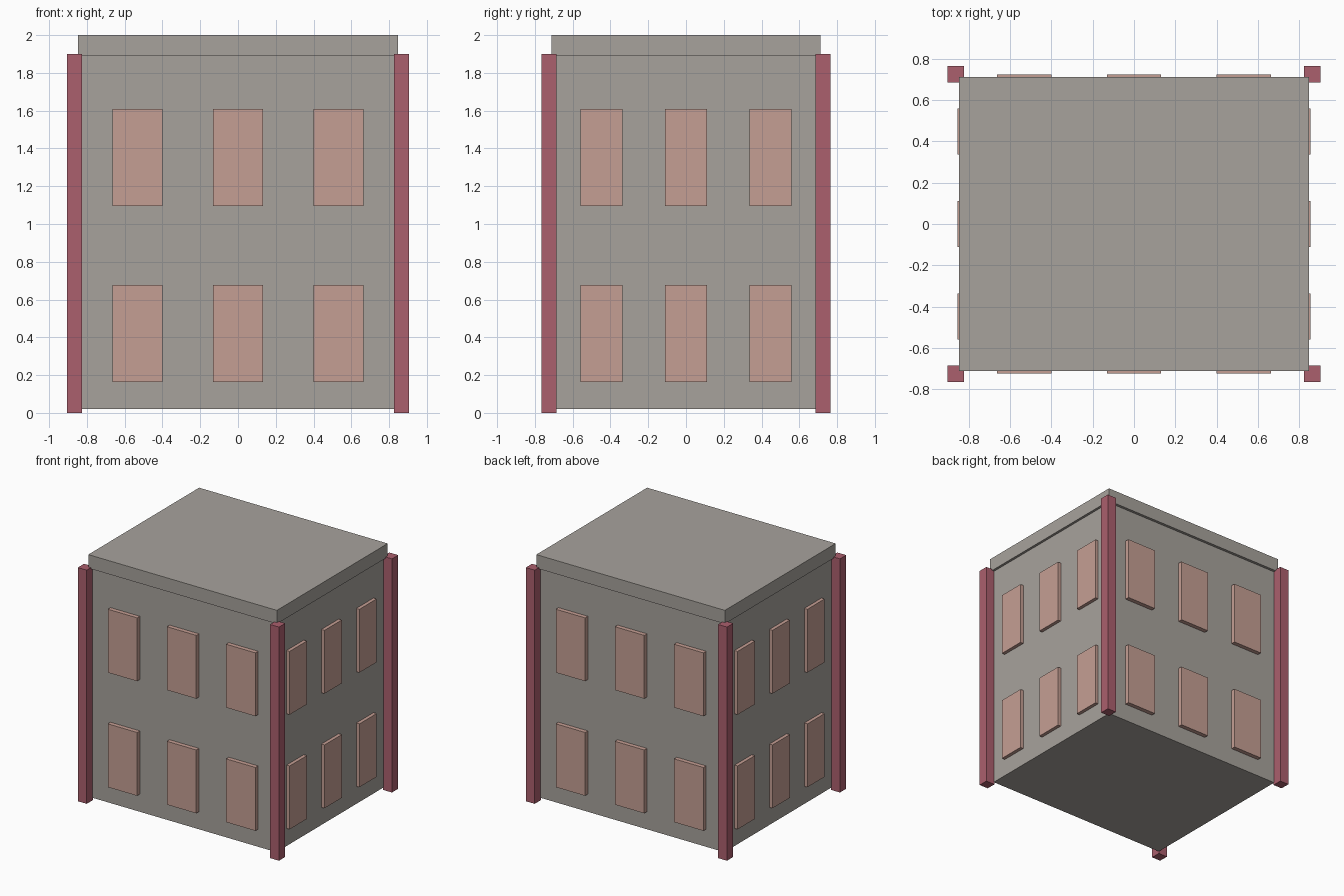
import bpy

default_cube = bpy.data.objects.get("Cube")
if default_cube:
    bpy.data.objects.remove(default_cube, do_unlink=True)


def make_material(name, rgb):
    mat = bpy.data.materials.new(name)
    mat.use_nodes = True
    mat.diffuse_color = (*rgb, 1)
    mat.node_tree.nodes["Principled BSDF"].inputs["Base Color"].default_value = (*rgb, 1)
    return mat


stone = make_material("warm grey stone", (0.39, 0.365, 0.335))
rose = make_material("dark rose", (0.41, 0.115, 0.155))
pink = make_material("dusty pink", (0.56, 0.345, 0.295))


def box(name, low, high, mat):
    """Axis-aligned box between two opposite corners."""
    bpy.ops.mesh.primitive_cube_add(size=1, location=[(a + b) / 2 for a, b in zip(low, high)])
    obj = bpy.context.object
    obj.name = name
    obj.scale = [b - a for a, b in zip(low, high)]
    bpy.ops.object.transform_apply(location=False, rotation=False, scale=True)
    obj.data.materials.append(mat)
    return obj


WALL_X, WALL_Y = 0.828, 0.69
ROOF_Z = 1.89

# Building body and overhanging roof slab
box("walls", (-WALL_X, -WALL_Y, 0.02), (WALL_X, WALL_Y, ROOF_Z), stone)
box("roof_slab", (-0.848, -0.712, ROOF_Z), (0.848, 0.712, 2), stone)

# Square corner posts
for x, x_name in ((-0.865, "right"), (0.865, "left")):
    for y, y_name in ((-0.726, "front"), (0.726, "back")):
        box(f"{y_name}_{x_name}_post", (x - 0.04, y - 0.04, 0),
            (x + 0.04, y + 0.04, 1.9), rose)

# Raised window panels: two storeys of three on every side
for storey, (z0, z1) in {"lower": (0.163, 0.678), "upper": (1.095, 1.61)}.items():
    for column in (-1, 0, 1):
        for side in (-1, 1):
            x, y = column * 0.532, side * 0.7
            face = "front" if side < 0 else "back"
            box(f"{storey}_{face}_window", (x - 0.132, y - 0.025, z0),
                (x + 0.132, y + 0.025, z1), pink)

            x, y = side * 0.831, column * 0.448
            face = "right" if side < 0 else "left"
            box(f"{storey}_{face}_window", (x - 0.025, y - 0.111, z0),
                (x + 0.025, y + 0.111, z1), pink)
